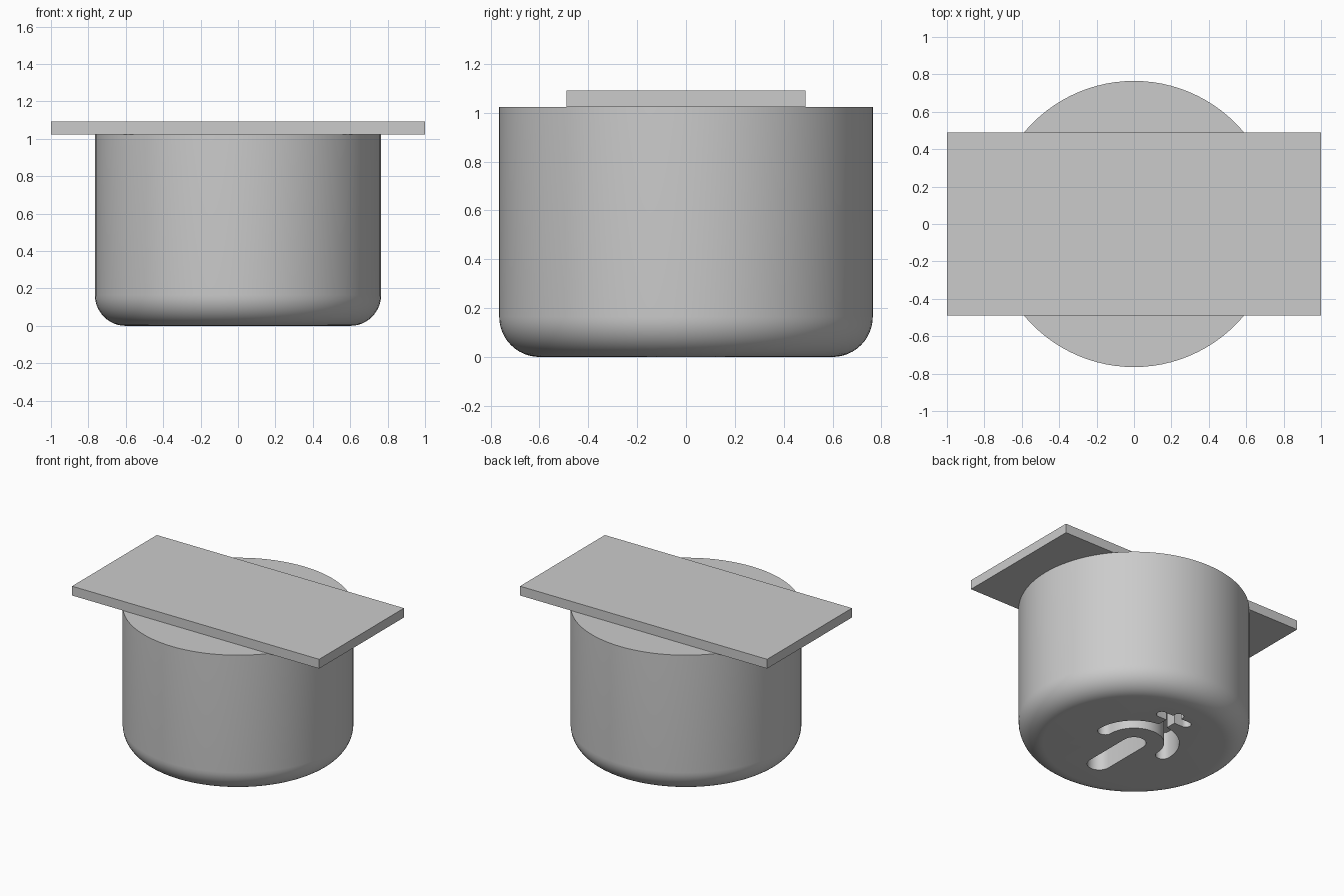
import bpy, bmesh, math
from mathutils import Vector

old = bpy.data.objects.get("Cube")
if old:
    bpy.data.objects.remove(old, do_unlink=True)

# One plain grey for every part
grey = bpy.data.materials.new("light_grey")
grey.use_nodes = True
grey.diffuse_color = (0.6, 0.6, 0.6, 1)
grey.node_tree.nodes["Principled BSDF"].inputs["Base Color"].default_value = (0.6, 0.6, 0.6, 1)

RADIUS, FILLET, BODY_TOP, PLATE_TOP = 0.765, 0.165, 1.024, 1.092
RECESS_DEPTH = 0.2


def make_object(name, bm):
    bmesh.ops.recalc_face_normals(bm, faces=bm.faces)
    mesh = bpy.data.meshes.new(name)
    bm.to_mesh(mesh)
    bm.free()
    mesh.materials.append(grey)
    obj = bpy.data.objects.new(name, mesh)
    bpy.context.collection.objects.link(obj)
    return obj


def activate(obj):
    bpy.ops.object.select_all(action='DESELECT')
    obj.select_set(True)
    bpy.context.view_layer.objects.active = obj


def extrude_outline(bm, points, z0, z1):
    face = bm.faces.new([bm.verts.new((x, y, z0)) for x, y in points])
    out = bmesh.ops.extrude_face_region(bm, geom=[face])
    moved = [v for v in out["geom"] if isinstance(v, bmesh.types.BMVert)]
    bmesh.ops.translate(bm, verts=moved, vec=(0, 0, z1 - z0))


def stroke(path, r, steps=12):
    """Outline of a path thickened by r, with round ends."""
    pts = [Vector(p) for p in path]
    outline = []
    for line in (pts, pts[::-1]):
        for i, p in enumerate(line):
            t = line[min(i + 1, len(line) - 1)] - line[max(i - 1, 0)]
            a = math.atan2(t.y, t.x) - math.pi / 2
            outline.append(p + r * Vector((math.cos(a), math.sin(a))))
        for k in range(1, steps):
            b = a + math.pi * k / steps
            outline.append(p + r * Vector((math.cos(b), math.sin(b))))
    return outline


# Round body: rings with a filleted bottom edge
bm = bmesh.new()
rings = [(RADIUS, BODY_TOP)]
for k in range(13):
    a = math.pi / 2 * k / 12
    rings.append((RADIUS - FILLET + FILLET * math.cos(a), FILLET - FILLET * math.sin(a)))
SIDES = 96
loops = [[bm.verts.new((r * math.cos(math.tau * i / SIDES), r * math.sin(math.tau * i / SIDES), z))
          for i in range(SIDES)] for r, z in rings]
for upper, lower in zip(loops, loops[1:]):
    for i in range(SIDES):
        j = (i + 1) % SIDES
        bm.faces.new((upper[i], upper[j], lower[j], lower[i]))
bm.faces.new(loops[0])
bm.faces.new(loops[-1])
body = make_object("round_body", bm)

# Recessed symbol under the body: slot, half ring, stem and crossbar
half_ring = [(0.25 * math.cos(math.pi * i / 32), 0.25 * math.sin(math.pi * i / 32)) for i in range(33)]
recesses = {
    "slot": ([(0, -0.36), (0, 0)], 0.08),
    "half_ring": (half_ring, 0.05),
    "stem": ([(0, 0.25), (0, 0.46)], 0.035),
    "crossbar": ([(-0.105, 0.41), (0.105, 0.41)], 0.035),
}
for name, (path, r) in recesses.items():
    bm = bmesh.new()
    extrude_outline(bm, stroke(path, r), -0.1, RECESS_DEPTH)
    cutter = make_object(name + "_cutter", bm)
    cutter.hide_render = True
    activate(body)
    cut = body.modifiers.new(name, 'BOOLEAN')
    cut.operation, cut.solver, cut.object = 'DIFFERENCE', 'EXACT', cutter
    bpy.ops.object.modifier_apply(modifier=cut.name)
    bpy.data.objects.remove(cutter, do_unlink=True)

activate(body)
bpy.ops.object.shade_smooth_by_angle(angle=math.radians(30))

# Flat rectangular plate across the top
bm = bmesh.new()
extrude_outline(bm, [(-1, -0.49), (1, -0.49), (1, 0.49), (-1, 0.49)], BODY_TOP, PLATE_TOP)
make_object("top_plate", bm)
